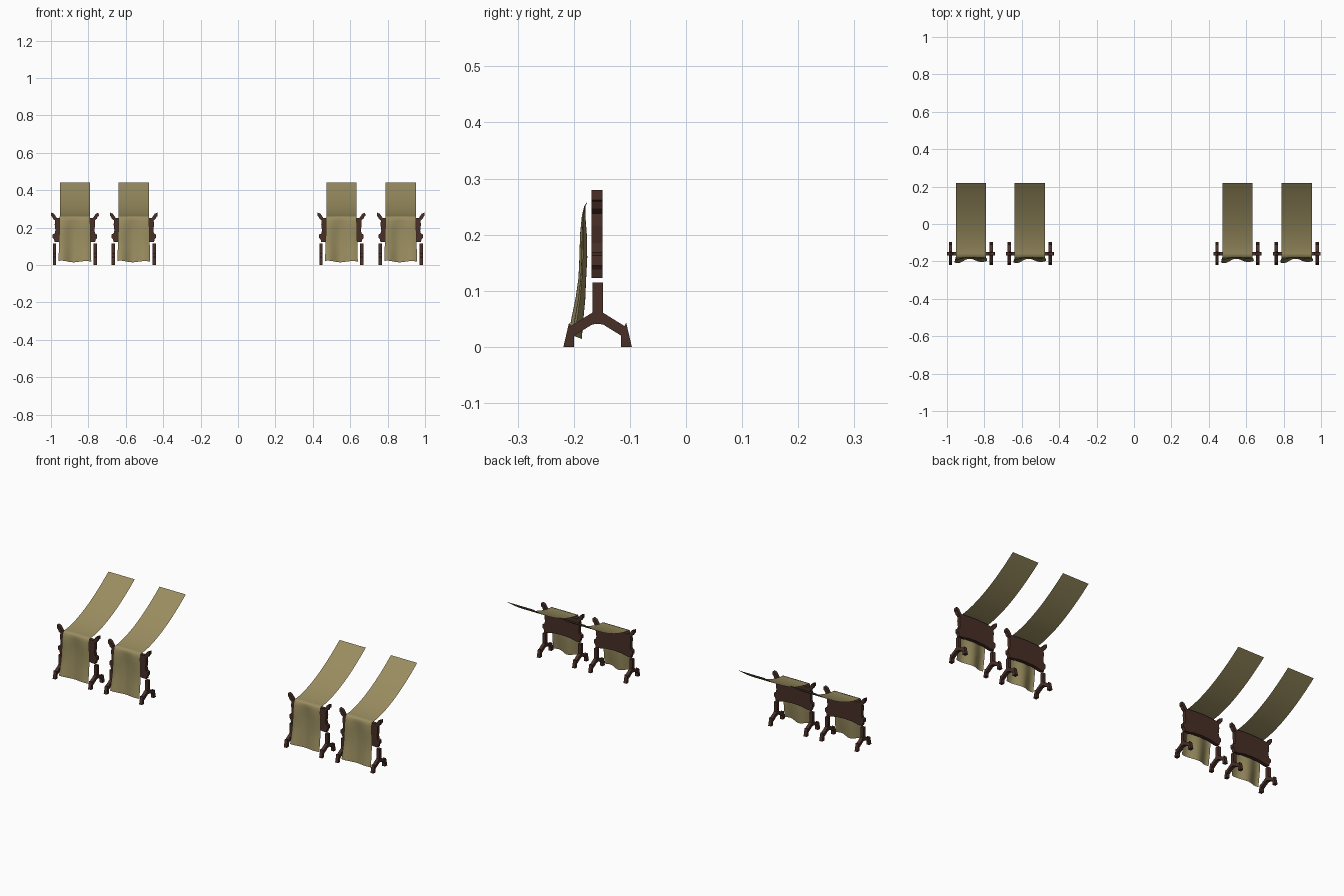
import bpy, bmesh, math

if "Cube" in bpy.data.objects:
    bpy.data.objects.remove(bpy.data.objects["Cube"])


def material(name, rgb):
    m = bpy.data.materials.new(name)
    m.diffuse_color = (*rgb, 1)
    m.use_nodes = True
    m.node_tree.nodes["Principled BSDF"].inputs["Base Color"].default_value = m.diffuse_color
    return m


wood = material("dark brown wood", (0.065, 0.028, 0.020))
cloth = material("olive tan cloth", (0.32, 0.265, 0.115))
STANDS = (-0.872, -0.557, 0.553, 0.87)


def finish(bm, name, mat):
    me = bpy.data.meshes.new(name)
    bm.to_mesh(me)
    bm.free()
    me.materials.append(mat)
    ob = bpy.data.objects.new(name, me)
    bpy.context.collection.objects.link(ob)
    return ob


def plate(name, profile, to_xyz, depth):
    """Extrude a flat outline along the given depth vector."""
    bm = bmesh.new()
    face = bm.faces.new([bm.verts.new(to_xyz(a, b)) for a, b in profile])
    out = bmesh.ops.extrude_face_region(bm, geom=[face])
    moved = [v for v in out["geom"] if isinstance(v, bmesh.types.BMVert)]
    bmesh.ops.translate(bm, verts=moved, vec=depth)
    bmesh.ops.recalc_face_normals(bm, faces=bm.faces)
    return finish(bm, name, wood)


# carved back board: half outline (x, z), mirrored
HALF = [(0, 0.135), (0.05, 0.132), (0.085, 0.124), (0.108, 0.123), (0.112, 0.138),
        (0.119, 0.145), (0.119, 0.163), (0.108, 0.168), (0.104, 0.185), (0.108, 0.215),
        (0.106, 0.238), (0.117, 0.247), (0.122, 0.258), (0.128, 0.262), (0.127, 0.28),
        (0.112, 0.274), (0.104, 0.262), (0.096, 0.250), (0.05, 0.254), (0, 0.256)]
BOARD = HALF + [(-x, z) for x, z in HALF[-2:0:-1]]

# forked leg: half outline (distance from the post, z), mirrored
FORK = [(0, 0.115), (0.0095, 0.115), (0.0095, 0.061), (0.048, 0.037), (0.051, 0.043),
        (0.054, 0.030), (0.061, 0), (0.042, 0), (0.042, 0.020), (0.0095, 0.040), (0, 0.041)]
LEG = FORK + [(-d, z) for d, z in FORK[-2:0:-1]]

# cloth strip: hanging front, then a smooth rise to the back
DROP = [(-0.196, 0.018), (-0.192, 0.05), (-0.187, 0.085), (-0.184, 0.12), (-0.182, 0.16),
        (-0.182, 0.20), (-0.182, 0.235), (-0.180, 0.251)]


def drape(cx):
    bm = bmesh.new()
    path = [(y, z, (1 - z / 0.26)) for y, z in DROP]
    for i in range(25):
        t = i / 24
        path.append((-0.175 + 0.395 * t, 0.26 + 0.18 * t ** 1.65, 0))
    rows = []
    for y, z, k in path:
        row = []
        for j in range(25):
            u = j / 12 - 1
            wave = math.cos(4.2 * (u + 0.8)) * (0.7 - 0.3 * u)
            ripple = -0.017 * wave * (k + 0.25 * math.sin(math.pi * min(1, k * 2))) * 0.9
            x = cx + u * (0.081 + 0.007 * k)
            row.append(bm.verts.new((x, y + ripple, z + 0.006 * k * k * wave)))
        rows.append(row)
    for a, b in zip(rows, rows[1:]):
        for j in range(24):
            bm.faces.new((a[j], a[j + 1], b[j + 1], b[j]))
    for f in bm.faces:
        f.smooth = True
    return finish(bm, "cloth_strip", cloth)


for cx in STANDS:
    plate("back_board", BOARD, lambda x, z: (cx + x, -0.168, z), (0, 0.019, 0))
    for s in (-1, 1):
        plate("forked_leg", LEG, lambda d, z: (cx + s * 0.109 - 0.009, -0.1575 + d, z),
              (0.018, 0, 0))
    drape(cx)
